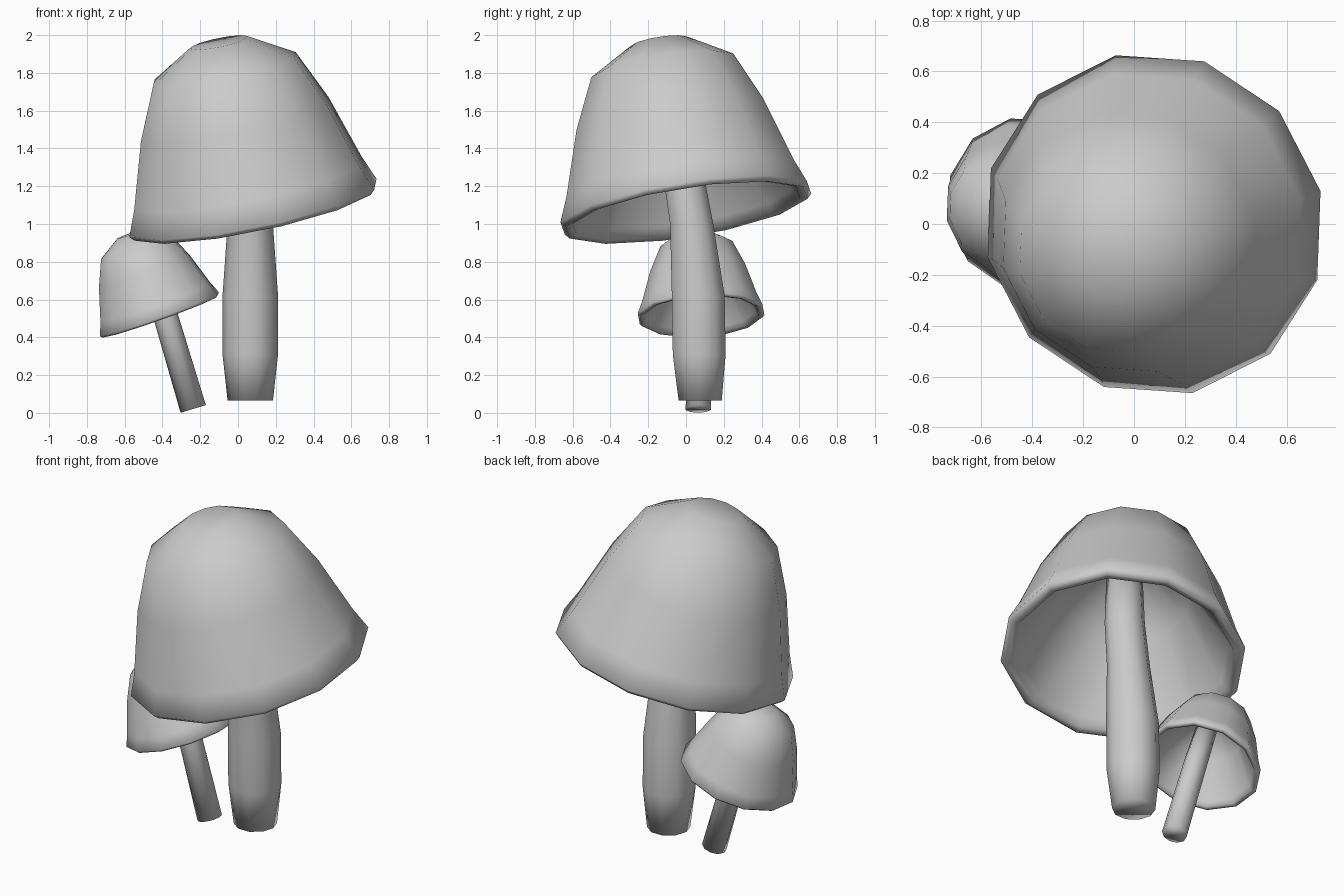
import bpy, bmesh, math
from mathutils import Vector

if "Cube" in bpy.data.objects:
    bpy.data.objects.remove(bpy.data.objects["Cube"])


def loft(name, rings, sides, phase=0.0):
    """Skin a list of (centre, normal, radius) rings and close both ends."""
    bm = bmesh.new()
    loops = []
    for centre, normal, radius in rings:
        rot = Vector((0, 0, 1)).rotation_difference(Vector(normal))
        loop = []
        for i in range(sides):
            a = phase + math.tau * i / sides
            p = Vector((math.cos(a), math.sin(a), 0)) * radius
            loop.append(bm.verts.new(Vector(centre) + rot @ p))
        loops.append(loop)
    for lo, hi in zip(loops, loops[1:]):
        for i in range(sides):
            j = (i + 1) % sides
            bm.faces.new((lo[i], lo[j], hi[j], hi[i]))
    bm.faces.new(loops[0])
    bm.faces.new(loops[-1])
    bmesh.ops.recalc_face_normals(bm, faces=bm.faces)
    for face in bm.faces:
        face.smooth = True
    mesh = bpy.data.meshes.new(name)
    bm.to_mesh(mesh)
    bm.free()
    obj = bpy.data.objects.new(name, mesh)
    bpy.context.collection.objects.link(obj)
    return obj


# Cap profile (radius, height): hollow underside, rolled lip, bell and crown
CAP = [(0.12, 0.63), (0.35, 0.45), (0.59, 0.04), (0.62, -0.01), (0.66, -0.02), (0.685, 0.005),
       (0.63, 0.14), (0.52, 0.49), (0.395, 0.765), (0.155, 0.91)]


def cap(name, centre, axis, scale):
    axis = Vector(axis).normalized()
    rings = [(Vector(centre) + axis * h * scale, axis, r * scale) for r, h in CAP]
    return loft(name, rings, 12, math.radians(12))


# Caps, both tilted away from their stems
cap("large_cap", (0.08, 0.0, 1.08), (-0.205, -0.16, 1), 1.0)
cap("small_cap", (-0.415, 0.08, 0.52), (-0.357, -0.06, 1), 0.5)

# Thick stem, swollen low down and bending forward at the top
up = (0, 0, 1)
loft("large_stem", [
    ((0.065, 0.075, 0.065), up, 0.12),
    ((0.065, 0.070, 0.31), up, 0.147),
    ((0.065, 0.065, 0.62), up, 0.147),
    ((0.065, 0.030, 1.00), up, 0.12),
    ((0.050, -0.020, 1.30), up, 0.112),
    ((0.010, -0.070, 1.65), up, 0.10)], 10)

# Thin leaning stem
lean = (-0.29, 0.0, 0.957)
loft("small_stem", [
    ((-0.237, 0.065, 0.021), lean, 0.07),
    ((-0.390, 0.068, 0.535), lean, 0.065),
    ((-0.470, 0.065, 0.780), lean, 0.06)], 10)
